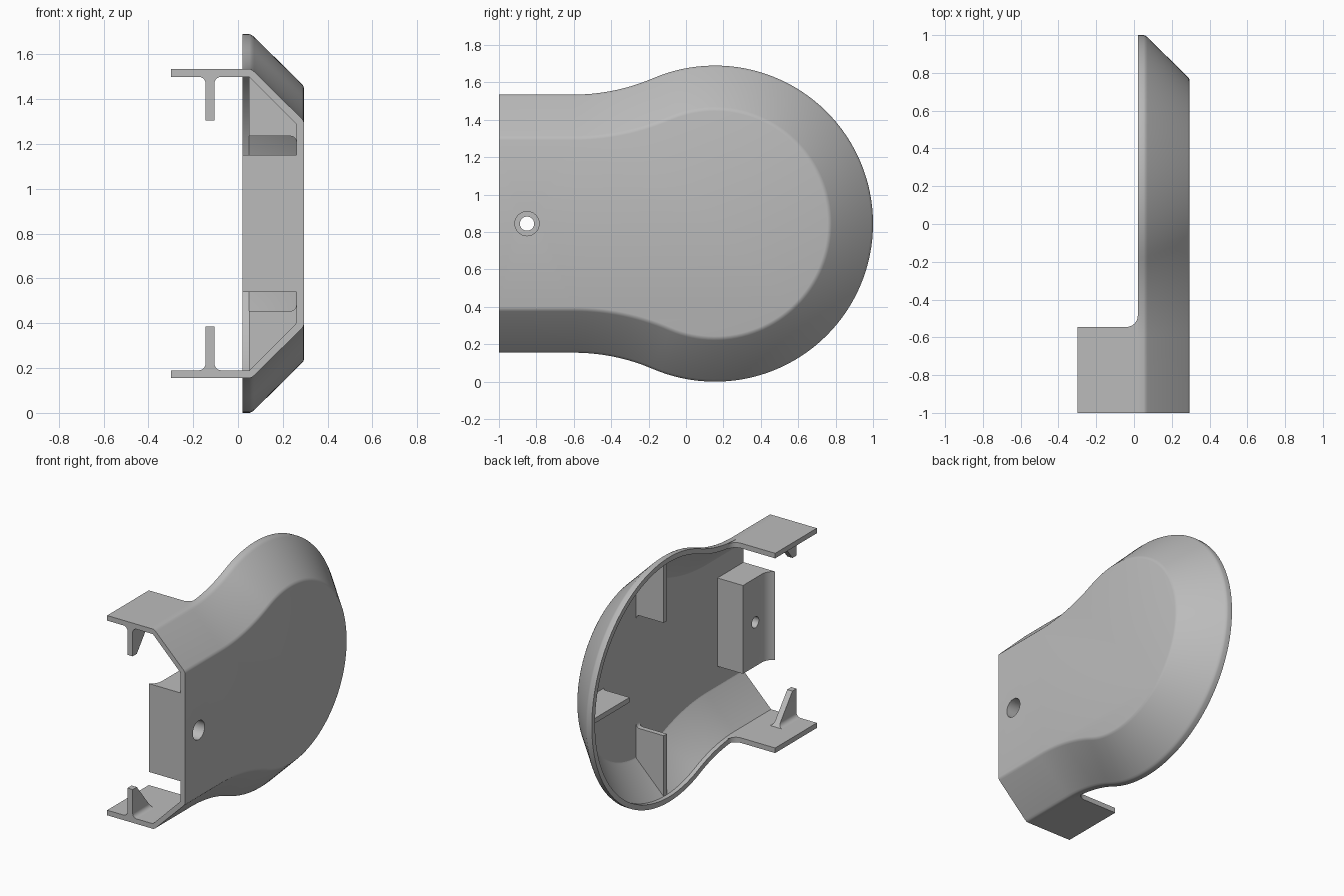
import bpy, bmesh, math
from mathutils import Matrix, Vector

if "Cube" in bpy.data.objects:
    bpy.data.objects.remove(bpy.data.objects["Cube"])

MID_Z, DISC_Y, DISC_R = 0.845, 0.155, 0.845   # round end of the cover
HALF, WALL, FRONT = 0.69, 0.035, -1.0         # straight end half height
BACK, RIM = 0.295, 0.02                       # panel face and open rim in x

gray = bpy.data.materials.new("light gray plastic")
gray.use_nodes = True
gray.diffuse_color = (0.5, 0.5, 0.5, 1)
gray.node_tree.nodes["Principled BSDF"].inputs["Base Color"].default_value = gray.diffuse_color


def finish(bm, name):
    bmesh.ops.recalc_face_normals(bm, faces=bm.faces)
    mesh = bpy.data.meshes.new(name)
    bm.to_mesh(mesh)
    bm.free()
    mesh.materials.append(gray)
    ob = bpy.data.objects.new(name, mesh)
    bpy.context.collection.objects.link(ob)
    return ob


def smooth(ob):
    bpy.ops.object.select_all(action='DESELECT')
    ob.select_set(True)
    bpy.context.view_layer.objects.active = ob
    bpy.ops.object.shade_smooth_by_angle(angle=math.radians(25))


def arc(cx, cy, r, a0, a1, n):
    return [(cx + r * math.cos(math.radians(a0 + (a1 - a0) * i / n)),
             cy + r * math.sin(math.radians(a0 + (a1 - a0) * i / n))) for i in range(n + 1)]


def prism(points, place, depth):
    """Extrude a 2D profile; place(u, v, w) gives the 3D position."""
    bm = bmesh.new()
    face = bm.faces.new([bm.verts.new(place(u, v, depth[0])) for u, v in points])
    shift = Vector(place(0, 0, depth[1])) - Vector(place(0, 0, depth[0]))
    new = bmesh.ops.extrude_face_region(bm, geom=[face], use_keep_orig=True)["geom"]
    bmesh.ops.translate(bm, vec=shift, verts=[g for g in new if isinstance(g, bmesh.types.BMVert)])
    return bm


def outline(d):
    """Keyhole outline in y-z, offset inward by d, open at the front."""
    neck_y = -0.6
    dy = DISC_Y - neck_y
    neck_r = (dy**2 + HALF**2 - DISC_R**2) / (2 * (DISC_R - HALF))
    a = math.degrees(math.atan2(HALF + neck_r, -dy))
    top = [(FRONT, HALF - d)]
    top += arc(neck_y, HALF + neck_r, neck_r + d, -90, a - 180, 14)
    top += arc(DISC_Y, 0, DISC_R - d, a, 0, 40)[1:]
    return top + [(y, -z) for y, z in reversed(top[:-1])]


# Shell: offset outlines lofted from inside panel, over the rim, to outside panel
sections = [(0.26, 0.249), (0.256, 0.241), (0.05, WALL), (RIM, WALL), (RIM, 0),
            (0.052, 0), (0.062, 0.004), (0.072, 0.012),
            (0.284, 0.221), (0.292, 0.231), (BACK, 0.243)]
bm = bmesh.new()
loops = [[bm.verts.new((x, y, MID_Z + z)) for y, z in outline(d)] for x, d in sections]
for p, q in zip(loops, loops[1:]):
    for i in range(len(p) - 1):
        bm.faces.new((p[i], p[i + 1], q[i + 1], q[i]))
bm.faces.new(loops[0])
bm.faces.new(loops[-1])
bm.faces.new([l[0] for l in loops] + [l[-1] for l in reversed(loops)])
shell = finish(bm, "cover_shell")

# Screw boss behind the panel, with a curved lip at the front
curve = [(0.26, -0.715), (0.065, -0.715)] + arc(-0.0286, -0.92, 0.0936, 0, -58.7, 8)
boss = finish(prism(curve + [(0.26, FRONT)], lambda x, y, z: (x, y, z), (0.54, 1.15)), "screw_boss")

# Stepped screw hole through panel and boss
for name, radius, x0, x1 in (("screw_hole", 0.038, -0.1, 0.4), ("screw_recess", 0.065, 0.14, 0.4)):
    circle = arc(-0.85, MID_Z, radius, 0, 360, 40)[:-1]
    cutter = finish(prism(circle, lambda y, z, x: (x, y, z), (x0, x1)), name)
    cutter.hide_render = True
    for ob in (shell, boss):
        mod = ob.modifiers.new(name, 'BOOLEAN')
        mod.operation, mod.solver, mod.object = 'DIFFERENCE', 'EXACT', cutter
        bpy.context.view_layer.objects.active = ob
        bpy.ops.object.modifier_apply(modifier=name)
    bpy.data.objects.remove(cutter)
smooth(shell)
smooth(boss)

# Radial ribs inside the round end
rib = [(0.05, 0.39)] + arc(0.235, 0.365, 0.025, 90, 0, 5)
rib += [(0.27, 0.365), (0.27, 0.6), (0.06, 0.818), (0.05, 0.818)]
for name, angle in (("top_rib", 0), ("back_rib", -90), ("bottom_rib", 180)):
    bm = prism(rib, lambda x, r, y: (x, y, r), (-WALL / 2, WALL / 2))
    turn = Matrix.Translation((0, DISC_Y, MID_Z)) @ Matrix.Rotation(math.radians(angle), 4, 'X')
    bm.transform(turn)
    smooth(finish(bm, name))

# Flanges with tapered hooks, above and below
plate = [(-0.3, FRONT), (RIM, FRONT)] + arc(-0.04, -0.485, 0.06, 0, -90, 8) + [(-0.3, -0.545)]
hook = [(-0.105, 0.46), (-0.105, 0.625)] + arc(-0.075, 0.625, 0.03, 180, 90, 6)[1:]
hook += [(-0.25 - x, z) for x, z in reversed(hook)]
for side, s in (("top", 1), ("bottom", -1)):
    smooth(finish(prism(plate, lambda x, y, z: (x, y, MID_Z + s * z), (HALF - WALL, HALF)), side + "_flange"))
    bm = prism(hook, lambda x, z, y: (x, y, MID_Z + s * z), (FRONT, -0.79))
    # Slanted cut that tapers the hook towards the back
    cut = bmesh.ops.bisect_plane(bm, geom=bm.verts[:] + bm.edges[:] + bm.faces[:], clear_outer=True,
                                 plane_co=(0, -0.955, MID_Z + s * 0.46), plane_no=(0, 0.195, -s * 0.155))
    bmesh.ops.holes_fill(bm, edges=[e for e in cut["geom_cut"] if isinstance(e, bmesh.types.BMEdge)])
    smooth(finish(bm, side + "_hook"))
